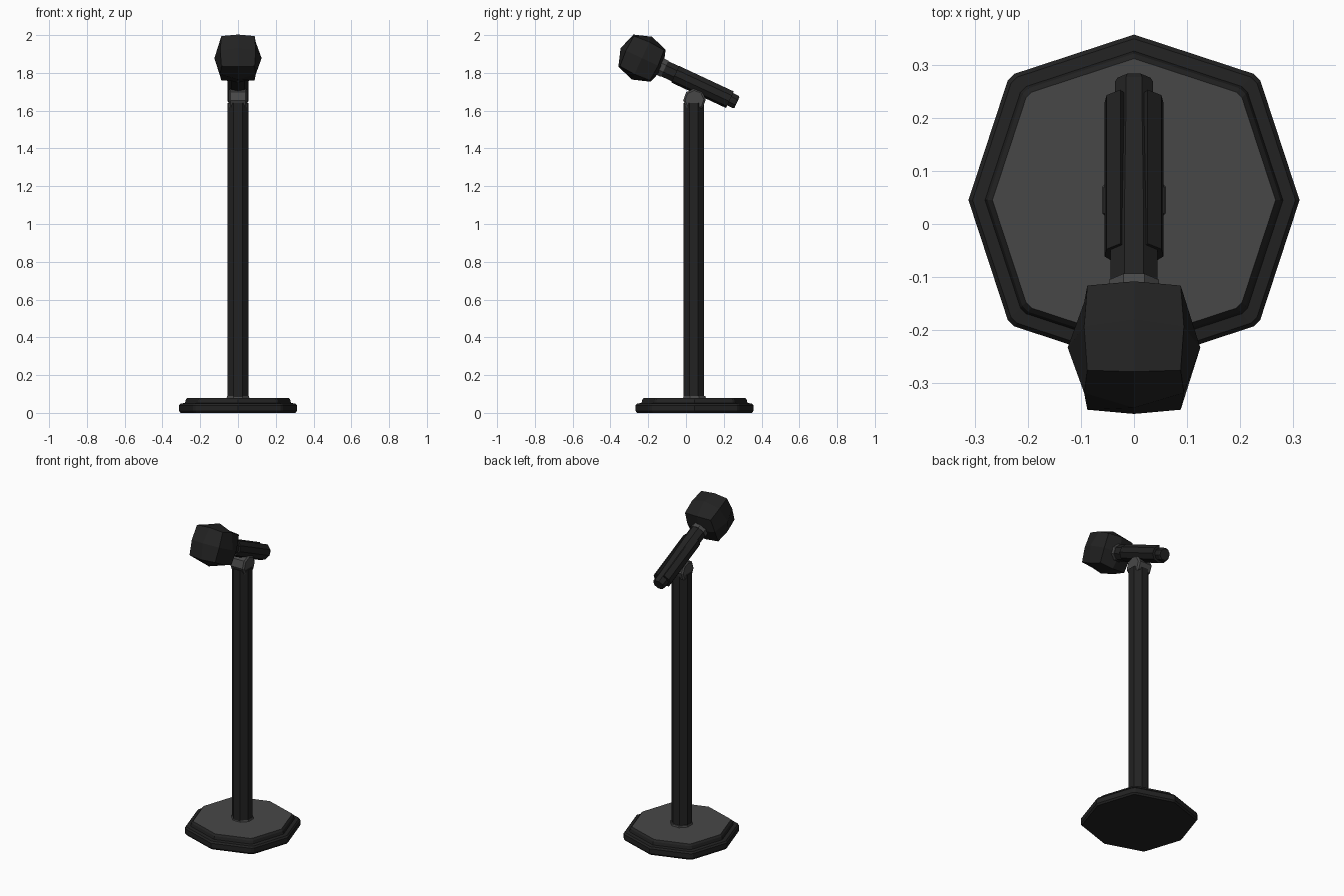
import bpy, bmesh, math
from mathutils import Vector, Matrix

if "Cube" in bpy.data.objects:
    bpy.data.objects.remove(bpy.data.objects["Cube"])


def material(name, rgb):
    m = bpy.data.materials.new(name)
    m.diffuse_color = (*rgb, 1)
    m.use_nodes = True
    m.node_tree.nodes["Principled BSDF"].inputs["Base Color"].default_value = m.diffuse_color
    return m


BLACK = material("matte black", (0.016, 0.016, 0.016))
GREY = material("dark grey", (0.064, 0.064, 0.064))


def finish(bm, name, mats, matrix=Matrix()):
    bmesh.ops.recalc_face_normals(bm, faces=bm.faces)
    me = bpy.data.meshes.new(name)
    bm.to_mesh(me)
    bm.free()
    me.transform(matrix)
    for m in mats:
        me.materials.append(m)
    ob = bpy.data.objects.new(name, me)
    bpy.context.collection.objects.link(ob)
    return ob


def loft(section, profile, name, mats, matrix=Matrix(), grey_from=None):
    """Stack scaled copies of a 2D section along z; profile = (scale, z)."""
    bm = bmesh.new()
    rings = [[bm.verts.new((x * s, y * s, z)) for x, y in section] for s, z in profile]
    n = len(section)
    for i, (a, b) in enumerate(zip(rings, rings[1:])):
        for k in range(n):
            f = bm.faces.new((a[k], a[(k + 1) % n], b[(k + 1) % n], b[k]))
            if grey_from is not None and i >= grey_from:
                f.material_index = 1
    bm.faces.new(rings[0][::-1])
    top = bm.faces.new(rings[-1])
    if grey_from is not None:
        top.material_index = 1
    return finish(bm, name, mats, matrix)


def polar(r, deg):
    a = math.radians(deg)
    return (r * math.cos(a), r * math.sin(a))


OCT = [polar(1, 22.5 + 45 * k) for k in range(8)]
CY = 0.045  # the stand sits slightly behind centre

# weighted foot: octagon with slightly clipped, pushed-out diagonals
foot = []
for q in range(4):
    foot += [polar(0.312, 90 * q), polar(0.328, 90 * q + 43.5), polar(0.328, 90 * q + 46.5)]
loft(foot, [(0.975, 0), (1, 0.01), (1, 0.04), (0.975, 0.05), (0.90, 0.052),
            (0.885, 0.07), (0.855, 0.08)],
     "base_plate", [BLACK, GREY], Matrix.Translation((0, CY, 0)), grey_from=6)

# pole and the collar at its foot
loft(OCT, [(0.066, 0.075), (0.062, 0.09)], "pole_collar", [GREY],
     Matrix.Translation((0, CY, 0)))
loft(OCT, [(0.059, 0.075), (0.059, 1.64)], "pole", [BLACK],
     Matrix.Translation((0, CY - 0.004, 0)))

# swivel joint lying sideways on the pole
loft(OCT, [(0.05, -0.048), (0.06, -0.04), (0.06, 0.04), (0.05, 0.048)], "swivel_joint", [GREY],
     Matrix.Translation((0, CY, 1.657)) @ Matrix.Rotation(math.pi / 2, 4, 'Y')
     @ Matrix.Rotation(math.radians(25), 4, 'Z'))

# microphone frame: local z runs from head centre to tail, local y is up across the handle
t = math.radians(25)
tail = Vector((0, math.cos(t), -math.sin(t)))
up = Vector((0, math.sin(t), math.cos(t)))
side = up.cross(tail)
MIC = Matrix((side, up, tail)).transposed().to_4x4()
MIC.translation = (0, -0.233, 1.878)

# handle and neck ring
loft(OCT, [(0.048, 0.09), (0.048, 0.24), (0.039, 0.50), (0.039, 0.546), (0.034, 0.555)],
     "microphone_handle", [BLACK], MIC)
loft(OCT, [(0.051, 0.105), (0.051, 0.132)], "neck_ring", [GREY], MIC)

# clip: open C-shaped sleeve around the handle
angles = [90 + 27 + (360 - 54) * k / 8 for k in range(9)]
clip = [polar(0.057, a) for a in angles] + [polar(0.042, a) for a in reversed(angles)]
bm = bmesh.new()
lo, hi = [[bm.verts.new((x, y * 0.9, z)) for x, y in clip] for z in (0.195, 0.515)]
n = len(clip)
for k in range(n):
    j = (k + 1) % n
    bm.faces.new((lo[k], lo[j], hi[j], hi[k]))
for ring in (lo, hi):
    for k in range(8):
        bm.faces.new((ring[k], ring[k + 1], ring[n - 2 - k], ring[n - 1 - k]))
finish(bm, "microphone_clip", [BLACK], MIC)

# head: cube divided once and rounded into a faceted ball
bm = bmesh.new()
bmesh.ops.create_cube(bm, size=2)
bmesh.ops.subdivide_edges(bm, edges=bm.edges[:], cuts=1, use_grid_fill=True)
size = {1: 0.125, 2: 0.094, 3: 0.088}  # face centre, edge middle, corner
for v in bm.verts:
    v.co *= size[sum(abs(c) > 0.5 for c in v.co)]
finish(bm, "microphone_head", [BLACK], MIC)
